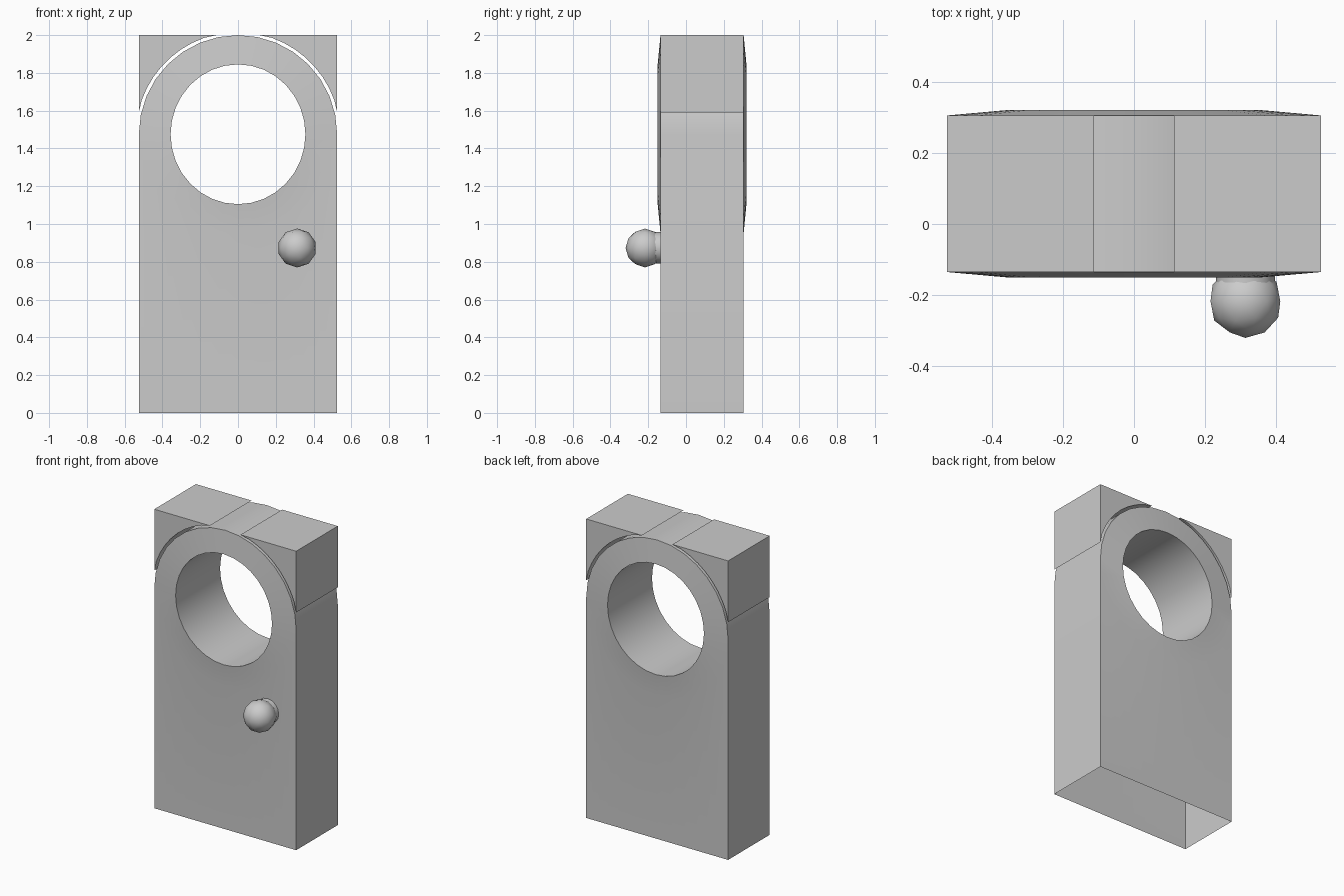
import bpy, bmesh
from math import cos, sin, pi, radians

if "Cube" in bpy.data.objects:
    bpy.data.objects.remove(bpy.data.objects["Cube"])

N = 32                      # segments round the window
R, CZ = 0.525, 1.475        # arch radius and centre height
Y0, Y1 = -0.135, 0.305      # front and back planes
BULGE = 0.015               # window rim stands proud of the faces


def finish(bm, name, angle=30):
    bmesh.ops.recalc_face_normals(bm, faces=bm.faces)
    me = bpy.data.meshes.new(name)
    bm.to_mesh(me)
    bm.free()
    ob = bpy.data.objects.new(name, me)
    bpy.context.collection.objects.link(ob)
    bpy.ops.object.select_all(action='DESELECT')
    ob.select_set(True)
    bpy.context.view_layer.objects.active = ob
    bpy.ops.object.shade_smooth_by_angle(angle=radians(angle))
    return ob


# Door panel: arched hollow shell, open underneath, with a round window
bm = bmesh.new()
sides = []
for y, d in ((Y0, -BULGE), (Y1, BULGE)):
    ang = [2 * pi * i / N for i in range(N)]
    hole = [bm.verts.new((0.357 * cos(a), y + d, CZ + 0.37 * sin(a))) for a in ang]
    rim = [bm.verts.new((R * cos(a), y, CZ + R * sin(a))) for a in ang]
    lower = [rim[i % N] for i in range(N // 2, N + 1)]
    foot = [bm.verts.new((v.co.x, y, 0)) for v in lower]
    for i in range(N):
        j = (i + 1) % N
        bm.faces.new((hole[i], hole[j], rim[j], rim[i]))
    for i in range(N // 2):
        bm.faces.new((lower[i], lower[i + 1], foot[i + 1], foot[i]))
    outline = [foot[-1]] + rim[:N // 2 + 1] + [foot[0]]
    sides.append((hole + hole[:1], outline))
for a, b in zip(*sides):    # window tunnel, then outer edge
    for i in range(len(a) - 1):
        bm.faces.new((a[i], a[i + 1], b[i + 1], b[i]))
finish(bm, "door_panel")

# Corner blocks that square off the arch, leaving a thin gap
for s, side in ((-1, "left"), (1, "right")):
    bm = bmesh.new()
    a0, a1, n = 0.214, pi / 2 - 0.21, 9
    pts = [(R, 2.0), (R, 1.59)]
    for i in range(1, n):
        a = a0 + (a1 - a0) * i / n
        pts.append((0.541 * cos(a), CZ + 0.541 * sin(a)))
    pts.append((0.113, 2.0))
    face = bm.faces.new([bm.verts.new((s * x, Y0, z)) for x, z in pts])
    ext = bmesh.ops.extrude_face_region(bm, geom=[face], use_keep_orig=True)
    for v in ext["geom"]:
        if isinstance(v, bmesh.types.BMVert):
            v.co.y = Y1
    finish(bm, side + "_corner_block")

# Door knob and its stem
bpy.ops.mesh.primitive_cylinder_add(vertices=16, radius=0.083, depth=0.06,
                                    location=(0.313, -0.145, 0.875),
                                    rotation=(pi / 2, 0, 0))
bpy.context.object.name = "knob_stem"
bpy.ops.object.shade_smooth_by_angle(angle=radians(40))
bpy.ops.mesh.primitive_ico_sphere_add(subdivisions=2, radius=0.103,
                                      location=(0.313, -0.217, 0.873),
                                      rotation=(pi / 2, 0, 0))
bpy.context.object.name = "door_knob"
bpy.ops.object.shade_smooth()
